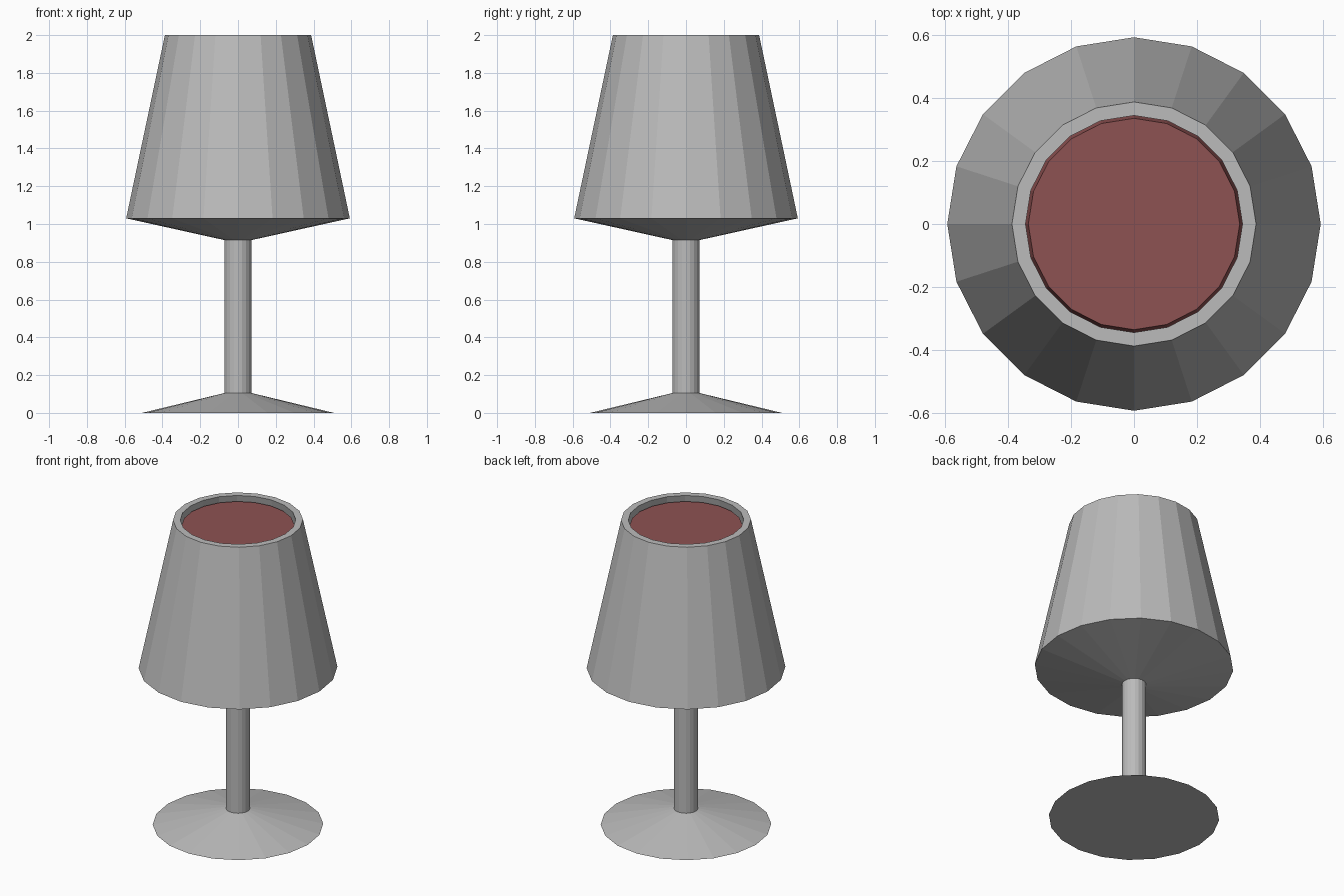
import bpy
from math import cos, sin, tau

SIDES = 20

cube = bpy.data.objects.get("Cube")
if cube:
    bpy.data.objects.remove(cube, do_unlink=True)


def material(name, colour):
    mat = bpy.data.materials.new(name)
    mat.use_nodes = True
    mat.diffuse_color = colour
    mat.node_tree.nodes["Principled BSDF"].inputs["Base Color"].default_value = colour
    return mat


def lathe(name, profile, mat):
    """Turn a (radius, height) profile around z; zero radius closes to a point."""
    verts, faces, rings = [], [], []
    for r, z in profile:
        count = SIDES if r else 1
        start = len(verts)
        rings.append([start + i % count for i in range(SIDES)])
        verts += [(r * cos(tau * i / SIDES), r * sin(tau * i / SIDES), z) for i in range(count)]
    for low, high in zip(rings, rings[1:]):
        for i in range(SIDES):
            j = (i + 1) % SIDES
            faces.append(list(dict.fromkeys((low[i], low[j], high[j], high[i]))))
    mesh = bpy.data.meshes.new(name)
    mesh.from_pydata(verts, [], faces)
    mesh.materials.append(mat)
    obj = bpy.data.objects.new(name, mesh)
    bpy.context.collection.objects.link(obj)
    return obj


grey = material("grey glass", (0.5, 0.5, 0.5, 1))
red = material("dark red wine", (0.27, 0.084, 0.084, 1))

STEM = 0.072
FOOT_TOP, BOWL_BOTTOM = 0.105, 0.915

# Flat-bottomed conical foot
lathe("foot", [(0, 0), (0.508, 0), (STEM, FOOT_TOP)], grey)

# Straight stem
lathe("stem", [(STEM, FOOT_TOP), (STEM, BOWL_BOTTOM)], grey)

# Thick-walled bowl: outside, rim, then inside
lathe("bowl", [(STEM, BOWL_BOTTOM), (0.592, 1.03), (0.387, 2),
               (0.344, 2), (0.542, 1.06), (0, 0.95)], grey)

# Wine filling the bowl almost to the rim
lathe("wine", [(0, 0.96), (0.53, 1.065), (0.335, 1.965), (0, 1.965)], red)
